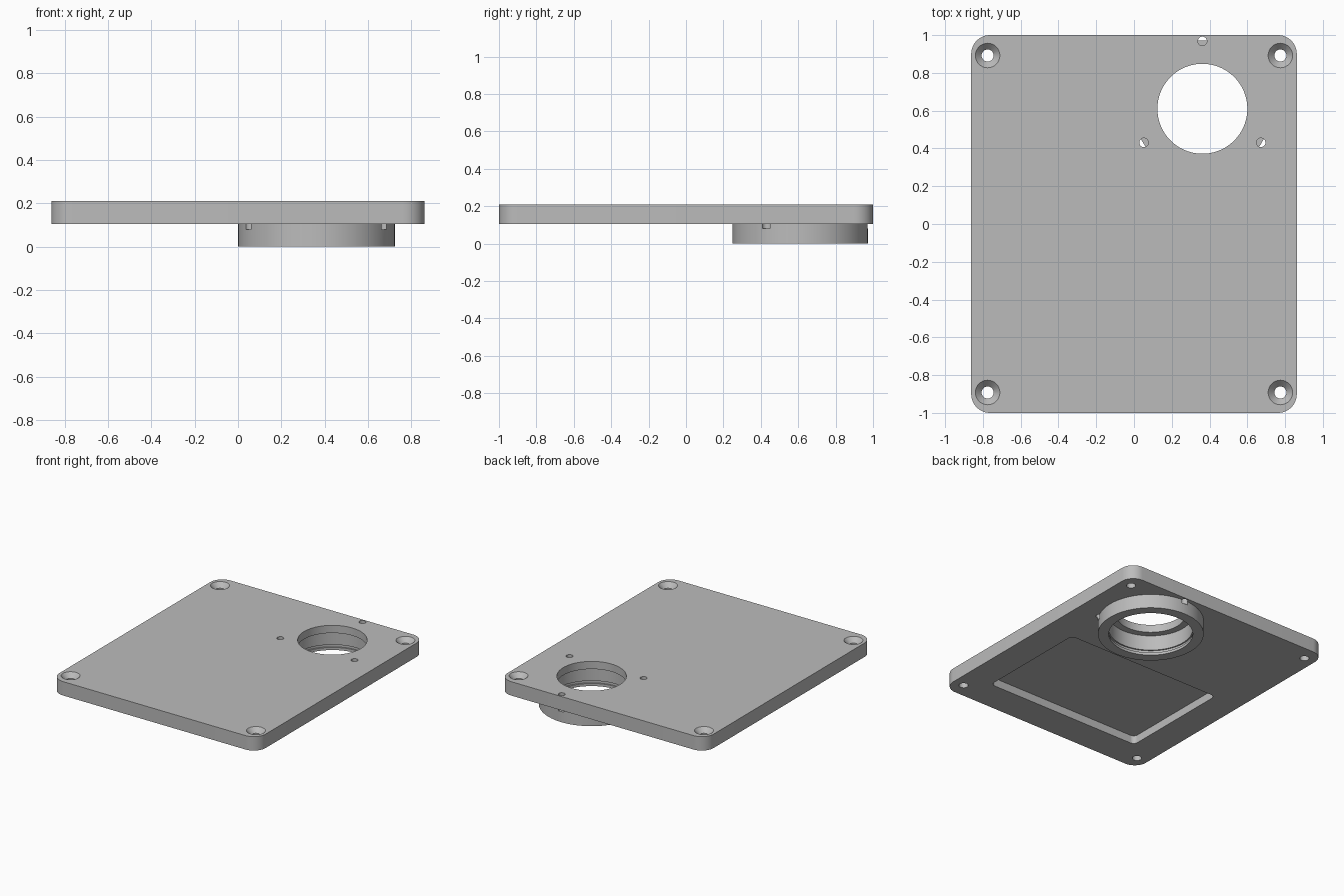
import bpy, bmesh, math
from mathutils import Vector

cube = bpy.data.objects.get("Cube")
if cube:
    bpy.data.objects.remove(cube, do_unlink=True)

grey = bpy.data.materials.new("plain grey")
grey.use_nodes = True
grey.diffuse_color = (0.5, 0.5, 0.5, 1)
grey.node_tree.nodes["Principled BSDF"].inputs["Base Color"].default_value = (0.5, 0.5, 0.5, 1)

PLATE_Z, TOP_Z = 0.105, 0.21
RING = Vector((0.362, 0.61, 0))


def finish(name, bm):
    bmesh.ops.remove_doubles(bm, verts=bm.verts, dist=1e-5)
    bmesh.ops.recalc_face_normals(bm, faces=bm.faces)
    mesh = bpy.data.meshes.new(name)
    bm.to_mesh(mesh)
    bm.free()
    mesh.materials.append(grey)
    obj = bpy.data.objects.new(name, mesh)
    bpy.context.collection.objects.link(obj)
    return obj


def rounded_slab(name, x, y0, y1, z0, z1, r, steps=12):
    """Box with rounded vertical corners, symmetric in x."""
    bm = bmesh.new()
    verts = []
    corners = [(x - r, y1 - r), (r - x, y1 - r), (r - x, y0 + r), (x - r, y0 + r)]
    for quarter, (cx, cy) in enumerate(corners):
        for i in range(steps + 1):
            a = (quarter + i / steps) * math.pi / 2
            verts.append(bm.verts.new((cx + r * math.cos(a), cy + r * math.sin(a), z0)))
    face = bm.faces.new(verts)
    top = bmesh.ops.extrude_face_region(bm, geom=[face])["geom"]
    bmesh.ops.translate(bm, vec=(0, 0, z1 - z0),
                        verts=[g for g in top if isinstance(g, bmesh.types.BMVert)])
    return finish(name, bm)


def lathe(name, profile, centre, closed=False, steps=96):
    """Turn an (r, z) profile about a vertical axis at centre."""
    bm = bmesh.new()
    verts = [bm.verts.new((r, 0, z)) for r, z in profile]
    edges = [bm.edges.new(pair) for pair in zip(verts, verts[1:])]
    if closed:
        edges.append(bm.edges.new((verts[-1], verts[0])))
    bmesh.ops.spin(bm, geom=verts + edges, cent=(0, 0, 0), axis=(0, 0, 1),
                   angle=math.tau, steps=steps, use_duplicate=False)
    bmesh.ops.translate(bm, vec=centre, verts=bm.verts)
    return finish(name, bm)


def drill(name, r, z0, z1, centre, steps=32):
    return lathe(name, [(0, z0), (r, z0), (r, z1), (0, z1)], centre, steps=steps)


def cut(target, cutters):
    for cutter in cutters:
        cutter.hide_render = True
        mod = target.modifiers.new(cutter.name, 'BOOLEAN')
        mod.operation, mod.solver, mod.object = 'DIFFERENCE', 'EXACT', cutter
    bpy.context.view_layer.update()
    graph = bpy.context.evaluated_depsgraph_get()
    mesh = bpy.data.meshes.new_from_object(target.evaluated_get(graph))
    target.modifiers.clear()
    target.data = mesh


# Main parts
plate = rounded_slab("cover_plate", 0.862, -1, 1, PLATE_Z, TOP_Z, 0.1)
collar = lathe("bearing_collar",
               [(0.362, 0), (0.362, PLATE_Z), (0.288, PLATE_Z), (0.288, 0.04),
                (0.298, 0.04), (0.298, 0.02), (0.288, 0.02), (0.288, 0)],
               RING, closed=True)

# Stepped bore and underside pocket
cutters = [
    lathe("bore_cutter", [(0, 0.05), (0.288, 0.05), (0.288, 0.152), (0.238, 0.152),
                          (0.238, 0.3), (0, 0.3)], RING),
    rounded_slab("pocket_cutter", 0.64, -0.76, 0.1, 0, PLATE_Z + 0.06, 0.035),
]

# Countersunk corner screw holes
for sx in (-1, 1):
    for sy in (-1, 1):
        cutters.append(lathe("screw_cutter",
                             [(0, 0), (0.032, 0), (0.032, TOP_Z - 0.035), (0.065, TOP_Z),
                              (0.065, 0.3), (0, 0.3)], (sx * 0.775, sy * 0.892, 0), steps=32))

# Three pin holes around the bore, nicking the collar
pins = []
for i in range(3):
    a = math.pi / 2 + i * math.tau / 3
    spot = RING + 0.358 * Vector((math.cos(a), math.sin(a), 0))
    pins.append(drill("pin_cutter", 0.024, 0.08, 0.3, spot))

cut(plate, cutters + pins)
cut(collar, pins)
for cutter in cutters + pins:
    bpy.data.objects.remove(cutter, do_unlink=True)

# Smooth round walls, crisp edges
bpy.ops.object.select_all(action='DESELECT')
for part in (plate, collar):
    part.select_set(True)
bpy.context.view_layer.objects.active = plate
bpy.ops.object.shade_smooth_by_angle(angle=math.radians(30))
